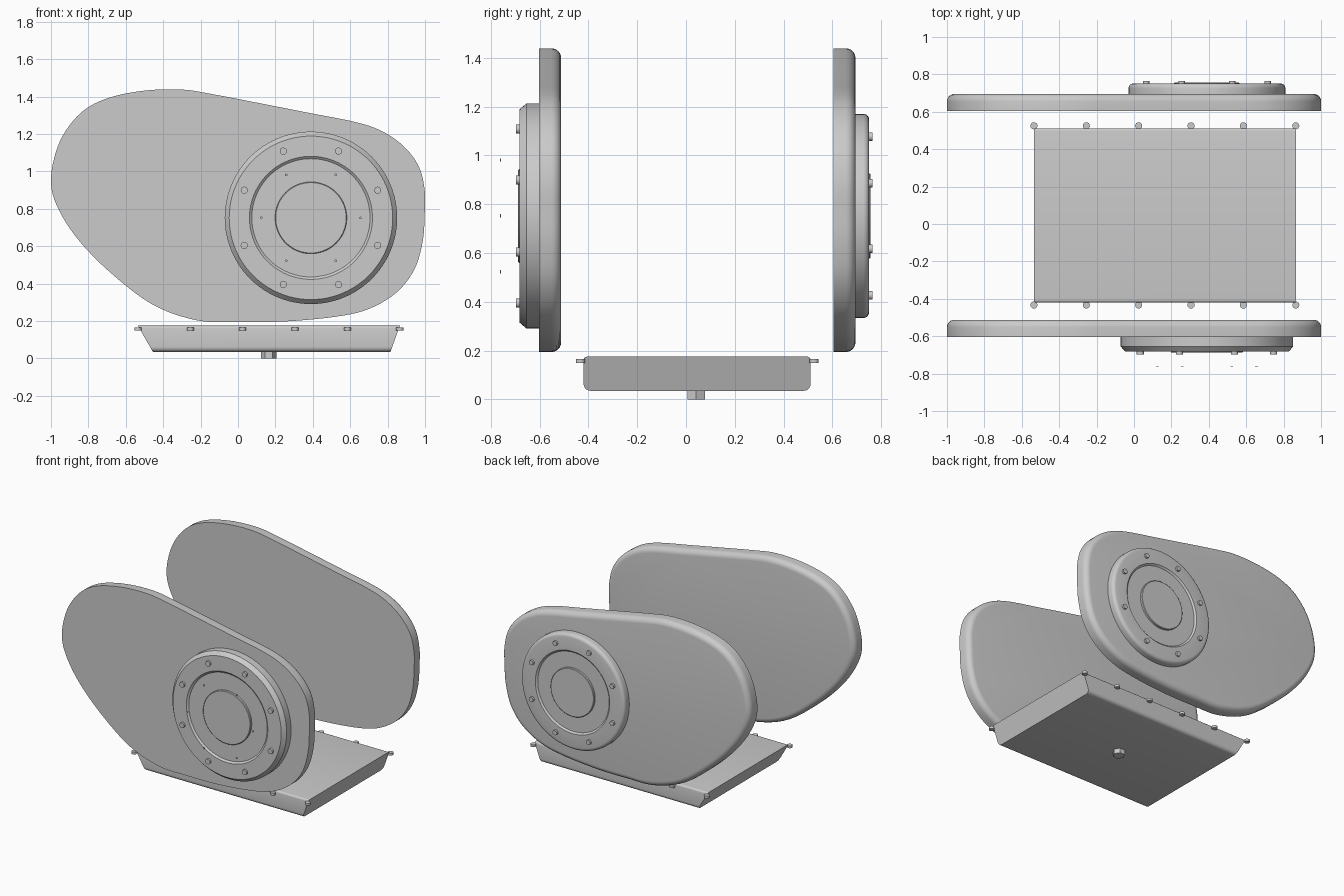
import bpy, bmesh
from math import pi, sin, cos, radians
from mathutils import Vector, Matrix

if "Cube" in bpy.data.objects:
    bpy.data.objects.remove(bpy.data.objects["Cube"])

grey = bpy.data.materials.new("plain grey")
grey.use_nodes = True
GREY = (0.6, 0.6, 0.6, 1)
grey.diffuse_color = GREY
grey.node_tree.nodes["Principled BSDF"].inputs["Base Color"].default_value = GREY


def finish(name, bm, angle=35):
    """Turn a bmesh into a named, shaded object."""
    bmesh.ops.recalc_face_normals(bm, faces=bm.faces)
    me = bpy.data.meshes.new(name)
    bm.to_mesh(me)
    bm.free()
    me.materials.append(grey)
    me.shade_smooth()
    me.set_sharp_from_angle(angle=radians(angle))
    ob = bpy.data.objects.new(name, me)
    bpy.context.collection.objects.link(ob)
    return ob


def loft(bm, rings):
    """Bridge closed rings of points and cap both ends."""
    loops = [[bm.verts.new(p) for p in ring] for ring in rings]
    n = len(loops[0])
    for a, b in zip(loops, loops[1:]):
        for i in range(n):
            j = (i + 1) % n
            bm.faces.new((a[i], a[j], b[j], b[i]))
    bm.faces.new(loops[0])
    bm.faces.new(loops[-1])


def smooth_outline(points, steps):
    """Closed spline through 2D points."""
    pts = [Vector(p) for p in points]
    n, out = len(pts), []
    for i in range(n):
        a, b, c, d = (pts[(i + k) % n] for k in (-1, 0, 1, 2))
        for s in range(steps):
            t = s / steps
            out.append(0.5 * (2 * b + (c - a) * t + (2 * a - 5 * b + 4 * c - d) * t**2
                              + (3 * b - a - 3 * c + d) * t**3))
    return out


def inset(outline, d):
    """Move a clockwise outline inward by d."""
    n, out = len(outline), []
    for i, p in enumerate(outline):
        t = (outline[(i + 1) % n] - outline[i - 1]).normalized()
        out.append(p + Vector((t.y, -t.x)) * d)
    return out


def studs(name, places, radius, depth, axis, sides=16):
    """Short cylinders centred on the given places."""
    bm = bmesh.new()
    turn = Matrix.Rotation(pi / 2, 4, 'X') if axis == 'Y' else Matrix()
    for p in places:
        bmesh.ops.create_cone(bm, cap_ends=True, segments=sides, radius1=radius,
                              radius2=radius, depth=depth,
                              matrix=Matrix.Translation(p) @ turn)
    return finish(name, bm)


# Side covers: same egg-shaped plate twice, rounded on the +y rim
EGG = [(-1, .95), (-.975, 1.1), (-.917, 1.224), (-.82, 1.33), (-.687, 1.395), (-.5, 1.432),
       (-.3, 1.438), (-.13, 1.412), (.13, 1.362), (.39, 1.311), (.62, 1.266), (.76, 1.22),
       (.88, 1.14), (.965, 1.03), (.998, .9), (.998, .77), (.988, .63), (.945, .48),
       (.85, .355), (.7, .265), (.52, .223), (.25, .198), (0, .195), (-.22, .204),
       (-.46, .29), (-.7, .475), (-.87, .655), (-.97, .82)]
outline = smooth_outline(EGG, 5)
BACK, THICK, ROUND = -0.603, 0.091, 0.04
for name, shift in (("front_cover", 0), ("back_cover", 1.207)):
    layers = [(0, 0)]
    for k in range(7):
        a = k / 6 * pi / 2
        layers.append((THICK - ROUND + ROUND * sin(a), ROUND * (1 - cos(a))))
    bm = bmesh.new()
    loft(bm, [[(p.x, BACK + shift + y, p.y) for p in inset(outline, d)] for y, d in layers])
    finish(name, bm)

# Round caps with recessed ring, raised hub and eight bolts
CX, CZ, SEG = 0.39, 0.752, 96


def ring(r, y):
    return [(CX + r * cos(2 * pi * i / SEG), y, CZ + r * sin(2 * pi * i / SEG))
            for i in range(SEG)]


def around(radius, count, offset, y):
    return [(CX + radius * cos(2 * pi * (i + offset) / count), y,
             CZ + radius * sin(2 * pi * (i + offset) / count)) for i in range(count)]


def cap(name, base, face, side, scale, edge):
    profile = edge + [(.329 * scale, 0), (.316 * scale, -.011), (.192 * scale, -.011),
                      (.192 * scale, .002), (.188 * scale, .005)]
    bm = bmesh.new()
    loft(bm, [ring(edge[0][0], base)] + [ring(r, face + side * h) for r, h in profile])
    finish(name, bm)
    studs(name + "_bolts", around(.386 * scale, 8, .5, face + side * .003),
          .019 * scale, .022, 'Y')


cap("front_cap", -.6, -.683, -1, 1, [(.461, -.028), (.437, 0)])
R = .024
rounded = [(.419 - R + R * cos(k * pi / 8), R * sin(k * pi / 8) - R) for k in range(5)]
cap("back_cap", .69, .751, 1, .912, rounded)

# Six small pins standing clear of the front cap
studs("front_pins", around(.265, 6, 0, -.761), .007, .004, 'Y', 12)

# Oil pan: rounded section along x, with sloping ends
Y0, Y1, Z0, Z1 = -.42, .511, .035, .175


def pan_section():
    pts = []
    corners = [(Y1, Z1, -1, -1, .014), (Y0, Z1, 1, -1, .014),
               (Y0, Z0, 1, 1, .028), (Y1, Z0, -1, 1, .028)]
    for q, (y, z, sy, sz, r) in enumerate(corners):
        for k in range(6):
            a = (q + k / 5) * pi / 2
            pts.append((y + sy * r + r * cos(a), z + sz * r + r * sin(a)))
    return pts


section = pan_section()
bm = bmesh.new()
loft(bm, [[(bottom + (top - bottom) * (z - Z0) / (Z1 - Z0), y, z) for y, z in section]
          for bottom, top in ((-.455, -.535), (.815, .865))])
finish("oil_pan", bm)

# Pan bolts along both long sides, and the hexagonal drain plug
studs("pan_bolts", [(-.535 + .28 * i, y, .157) for i in range(6) for y in (-.433, .525)],
      .019, .017, 'Z')
bm = bmesh.new()
loft(bm, [[(.165 + .041 * cos(i * pi / 3), .042 + .041 * sin(i * pi / 3), z)
           for i in range(6)] for z in (0, .04)])
finish("drain_plug", bm)
